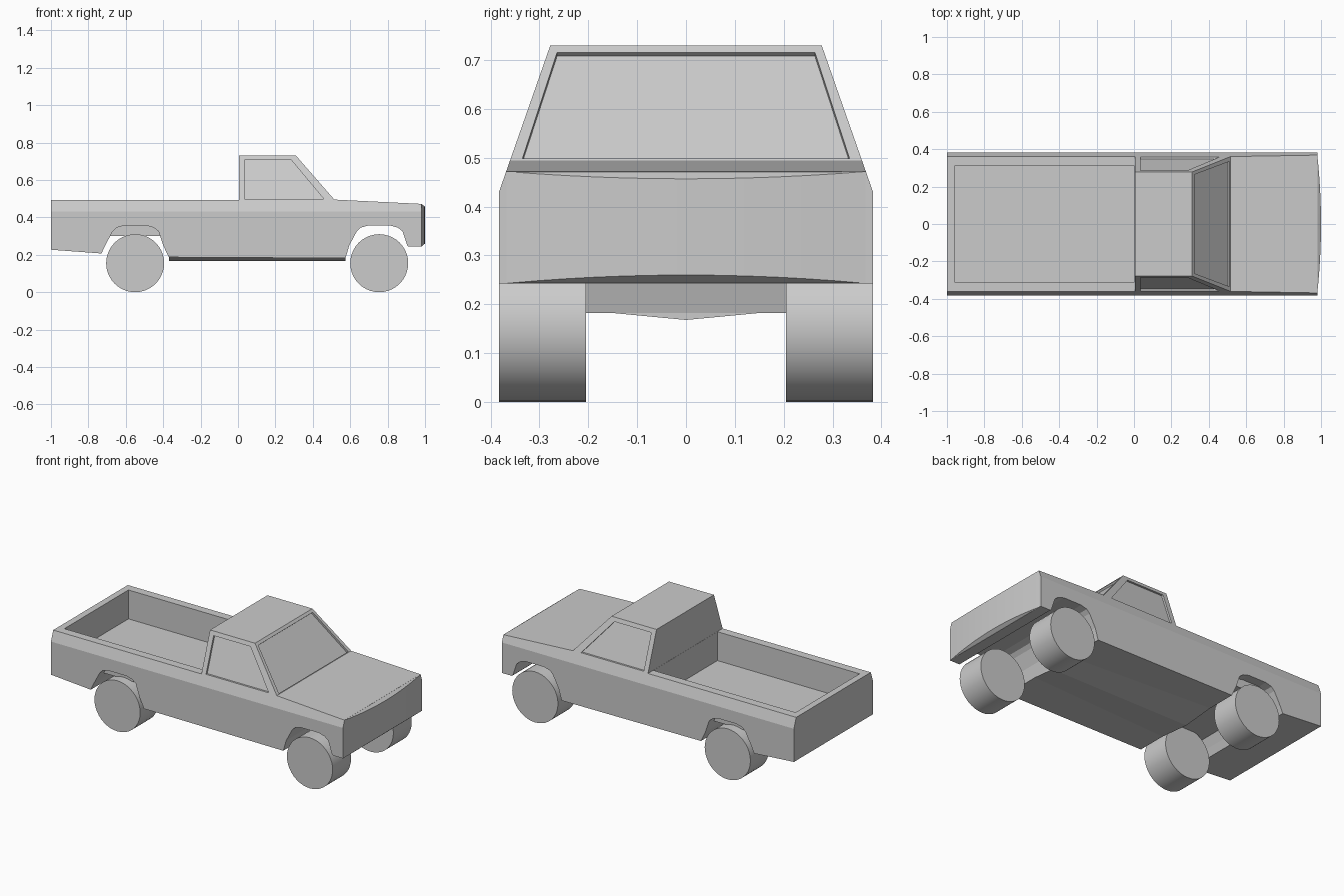
import bpy, bmesh, math
from mathutils import Vector

cube = bpy.data.objects.get("Cube")
if cube:
    bpy.data.objects.remove(cube, do_unlink=True)

grey = bpy.data.materials.new("plain_grey")
grey.use_nodes = True
grey.diffuse_color = (0.6, 0.6, 0.6, 1)
grey.node_tree.nodes["Principled BSDF"].inputs["Base Color"].default_value = (0.6, 0.6, 0.6, 1)

WAIST, HALF, LEAN = 0.43, 0.383, 0.35   # waist height, half width, lean of upper sides


def side_y(z):
    return HALF - max(0, z - WAIST) * LEAN


def finish(name, bm):
    bmesh.ops.recalc_face_normals(bm, faces=bm.faces)
    mesh = bpy.data.meshes.new(name)
    bm.to_mesh(mesh)
    bm.free()
    mesh.materials.append(grey)
    obj = bpy.data.objects.new(name, mesh)
    bpy.context.collection.objects.link(obj)
    return obj


def prism(name, points, offset, lean=False):
    """Polygon swept along an offset; lean pulls the upper sides inward."""
    bm = bmesh.new()
    face = bm.faces.new([bm.verts.new(p) for p in points])
    ext = bmesh.ops.extrude_face_region(bm, geom=[face])
    bmesh.ops.translate(bm, vec=offset, verts=[v for v in ext["geom"] if isinstance(v, bmesh.types.BMVert)])
    if lean:
        bmesh.ops.bisect_plane(bm, geom=bm.verts[:] + bm.edges[:] + bm.faces[:],
                               plane_co=(0, 0, WAIST), plane_no=(0, 0, 1))
        for v in bm.verts:
            v.co.y = math.copysign(side_y(v.co.z), v.co.y)
    return finish(name, bm)


def box(name, x0, x1, y0, y1, z0, z1):
    return prism(name, [(x0, y0, z0), (x1, y0, z0), (x1, y1, z0), (x0, y1, z0)], (0, 0, z1 - z0))


def combine(target, tool, operation):
    tool.hide_render = True
    mod = target.modifiers.new(operation, "BOOLEAN")
    mod.operation, mod.solver, mod.object = operation, "EXACT", tool
    bpy.context.view_layer.objects.active = target
    bpy.ops.object.modifier_apply(modifier=mod.name)
    bpy.data.objects.remove(tool, do_unlink=True)


def smooth(obj, angle):
    bpy.ops.object.select_all(action="DESELECT")
    obj.select_set(True)
    bpy.context.view_layer.objects.active = obj
    bpy.ops.object.shade_smooth_by_angle(angle=math.radians(angle))


# Body: one side outline with wheel arches, bed, cab and bonnet
arch = [(-0.16, 0.25), (-0.12, 0.325), (-0.10, 0.345), (-0.06, 0.356),
        (0.06, 0.356), (0.10, 0.345), (0.125, 0.325), (0.15, 0.25)]
AXLES = (-0.55, 0.755)
outline = [(-1, 0.492), (-1, 0.227), (-0.73, 0.207)]
outline += [(AXLES[0] + x, z) for x, z in arch]
outline += [(-0.37, 0.187), (0.575, 0.182)]
outline += [(AXLES[1] + x, z) for x, z in arch]
outline += [(0.912, 0.243), (0.98, 0.243), (0.98, 0.472), (0.515, 0.495),
            (0.31, 0.73), (0.005, 0.73), (0.005, 0.492)]
body = prism("body", [(x, -HALF, z) for x, z in outline], (0, 2 * HALF, 0), lean=True)

# Cargo bed: tub over the rear wheels, then the open box
combine(body, box("bed_tub", -0.78, -0.32, -0.325, 0.325, 0.3, 0.4), "UNION")
combine(body, box("bed_cutter", -0.96, 0.004, -0.31, 0.31, 0.315, 0.6), "DIFFERENCE")

# Recessed side windows
DEPTH = 0.012
window = [(0.035, 0.497), (0.46, 0.497), (0.285, 0.706), (0.035, 0.706)]
for side in (-1, 1):
    pts = [(x, side * (side_y(z) - DEPTH), z) for x, z in window]
    combine(body, prism("window_cutter", pts, (0, side * 0.06, 0)), "DIFFERENCE")

# Recessed windscreen
slope = Vector((0.205, 0, -0.235))
normal = Vector((0.235, 0, 0.205)).normalized()
top = Vector((0.31, 0, 0.73))
corners = [(0.06, -0.264), (0.06, 0.264), (0.985, 0.335), (0.985, -0.335)]
pts = [top + slope * t + Vector((0, y, 0)) - normal * DEPTH for t, y in corners]
combine(body, prism("windscreen_cutter", pts, normal * 0.06), "DIFFERENCE")

# Bowed nose panel
bm = bmesh.new()
columns = []
STEPS = 12
for i in range(STEPS + 1):
    y = 0.368 * (2 * i / STEPS - 1)
    bow = 1 - (y / 0.368) ** 2
    x = 0.98 + 0.02 * bow
    columns.append([bm.verts.new(p) for p in (
        (0.979, y, 0.472), (x, y, 0.472 - 0.015 * bow),
        (x, y, 0.243 + 0.017 * bow), (0.979, y, 0.243))])
for a, b in zip(columns, columns[1:]):
    for k in range(4):
        bm.faces.new((a[k], a[(k + 1) % 4], b[(k + 1) % 4], b[k]))
bm.faces.new(columns[0])
bm.faces.new(columns[-1])
smooth(finish("nose_panel", bm), 30)

# Shallow keel under the floor
prism("underbody", [(-0.37, -0.2, 0.187), (-0.37, 0, 0.168), (-0.37, 0.2, 0.187)], (0.945, 0, 0))

# Wheels
RADIUS, INNER = 0.155, 0.205
for axle, end in zip(AXLES, ("rear", "front")):
    for side, label in ((-1, "right"), (1, "left")):
        bpy.ops.mesh.primitive_cylinder_add(
            vertices=40, radius=RADIUS, depth=HALF - INNER,
            location=(axle, side * (HALF + INNER) / 2, RADIUS), rotation=(math.pi / 2, 0, 0))
        wheel = bpy.context.object
        wheel.name = f"{end}_{label}_wheel"
        wheel.data.materials.append(grey)
        smooth(wheel, 40)
